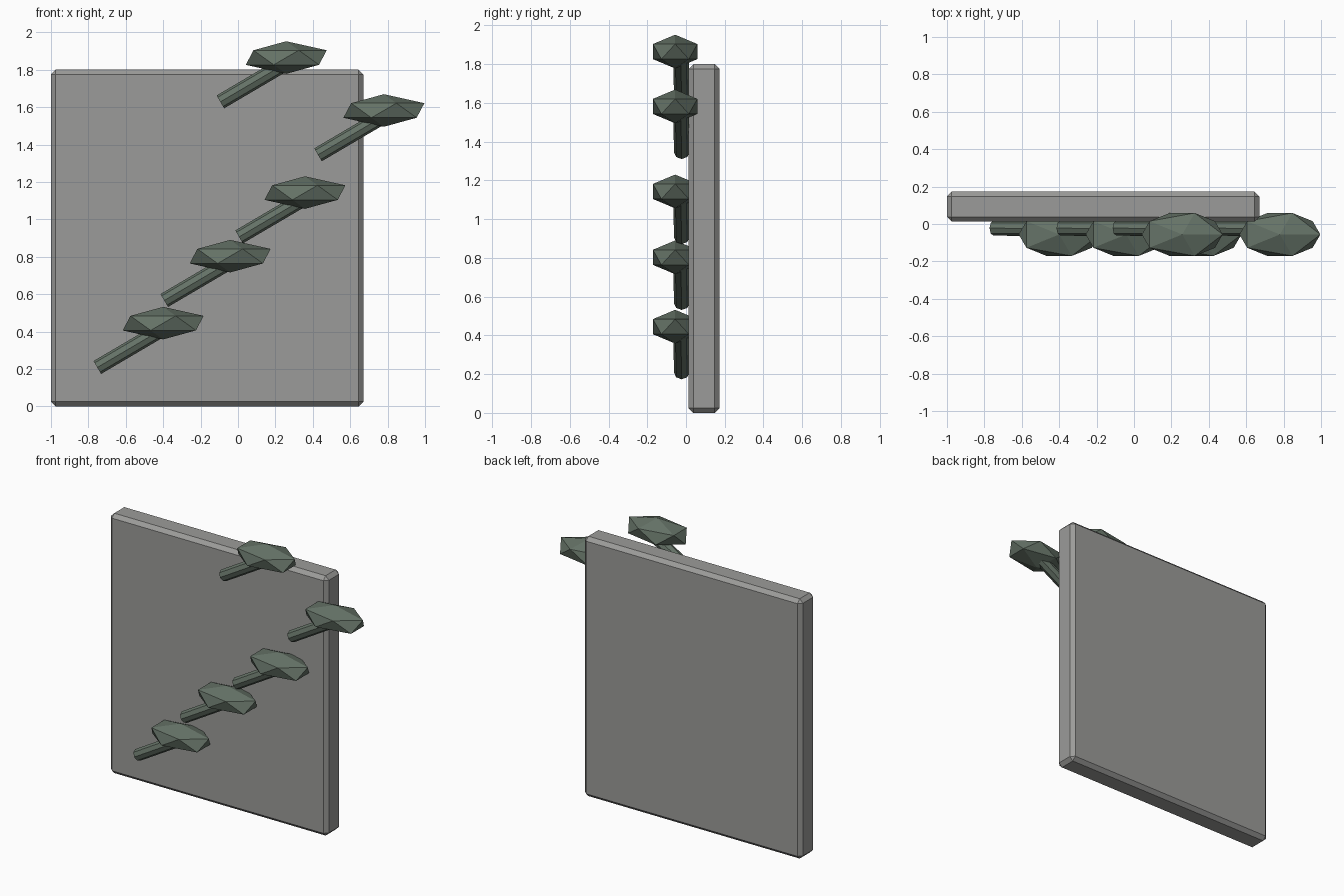
import bpy
from mathutils import Vector

if "Cube" in bpy.data.objects:
    bpy.data.objects.remove(bpy.data.objects["Cube"])


def material(name, rgb):
    mat = bpy.data.materials.new(name)
    mat.diffuse_color = (*rgb, 1)
    mat.use_nodes = True
    mat.node_tree.nodes["Principled BSDF"].inputs["Base Color"].default_value = mat.diffuse_color
    return mat


STONE = material("stone", (0.33, 0.33, 0.32))
GREEN = material("leaf_green", (0.13, 0.17, 0.135))


def finish(name, mat):
    obj = bpy.context.object
    obj.name = name
    obj.data.materials.append(mat)
    return obj


# Wall slab with chamfered edges
bpy.ops.mesh.primitive_cube_add(size=1, location=(-0.165, 0.093, 0.9))
slab = finish("wall_slab", STONE)
slab.scale = (1.67, 0.16, 1.8)
bpy.ops.object.transform_apply(location=False, rotation=False, scale=True)
bevel = slab.modifiers.new("chamfer", 'BEVEL')
bevel.width = 0.025
bevel.segments = 1


def stem(name, start, end, radius=0.04):
    axis = end - start
    bpy.ops.mesh.primitive_cylinder_add(
        vertices=8, radius=radius, depth=axis.length,
        location=(start + end) / 2,
        rotation=axis.to_track_quat('Z', 'Y').to_euler())
    finish(name, GREEN)


def leaf(name, centre):
    bpy.ops.mesh.primitive_ico_sphere_add(subdivisions=1, radius=1, location=centre)
    finish(name, GREEN).scale = (0.242, 0.135, 0.087)


# Climbing vine: each sprig is a slanted stem with a faceted leaf at its tip
sprigs = [(-0.40, 0.445), (-0.042, 0.803), (0.358, 1.143), (0.78, 1.582), (0.258, 1.865)]
for i, (x, z) in enumerate(sprigs, 1):
    centre = Vector((x, -0.056, z))
    stem(f"vine_stem_{i}", centre + Vector((-0.352, 0.034, -0.237)),
         centre + Vector((0.0, 0.03, -0.03)))
    leaf(f"vine_leaf_{i}", centre)
